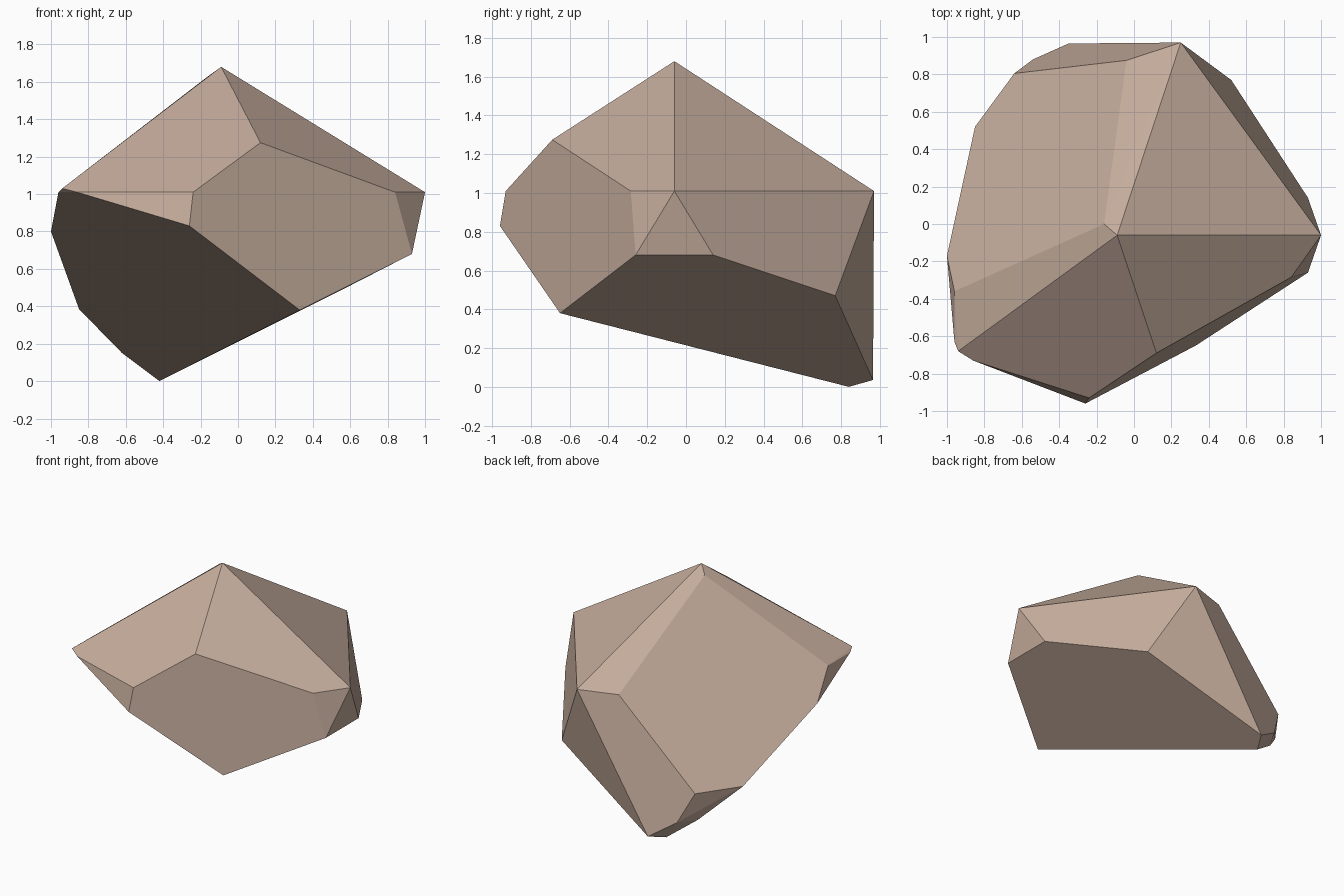
import bpy
import bmesh
import math

# Remove only the default cube
default_cube = bpy.data.objects.get("Cube")
if default_cube:
    bpy.data.objects.remove(default_cube, do_unlink=True)


def make_material(name, colour):
    material = bpy.data.materials.new(name)
    material.use_nodes = True
    material.diffuse_color = colour
    shader = material.node_tree.nodes["Principled BSDF"]
    shader.inputs["Base Color"].default_value = colour
    shader.inputs["Roughness"].default_value = 0.9
    return material


# Corner points of the faceted stone, grouped by region
peak = [(-.09, -.06, 1.68), (-.16, 0, 1.63), (.12, -.69, 1.275)]
shoulder = [
    (1, -.06, 1.01), (.25, .97, 1.01), (-.04, .875, 1.01),
    (-.96, -.36, 1.01), (-.96, -.63, 1.01), (-.94, -.68, 1.03),
    (-.86, -.73, 1.01), (-.24, -.93, 1.01), (.84, -.285, 1.01),
]
flank = [
    (.93, -.26, .68), (.93, .14, .68), (.52, .77, .47),
    (.33, -.65, .38), (-.26, -.96, .83), (-1, -.17, .8),
    (-.85, .52, .385), (-.64, .805, .38),
]
foot = [(-.54, .88, .16), (-.62, .74, .15), (-.42, .84, 0), (-.35, .965, .035)]


def build_stone(name, corners, material):
    bm = bmesh.new()
    for corner in corners:
        bm.verts.new(corner)
    bmesh.ops.convex_hull(bm, input=bm.verts)
    # Merge coplanar triangles into clean broad facets
    bmesh.ops.dissolve_limit(bm, angle_limit=math.radians(4),
                             verts=bm.verts, edges=bm.edges)
    bmesh.ops.recalc_face_normals(bm, faces=bm.faces)
    for face in bm.faces:
        face.smooth = False
    mesh = bpy.data.meshes.new(name)
    bm.to_mesh(mesh)
    bm.free()
    mesh.materials.append(material)
    stone = bpy.data.objects.new(name, mesh)
    bpy.context.collection.objects.link(stone)
    return stone


# The single flat-shaded stone
sandstone = make_material("warm_sandstone", (.55, .41, .33, 1))
build_stone("faceted_rock", peak + shoulder + flank + foot, sandstone)
